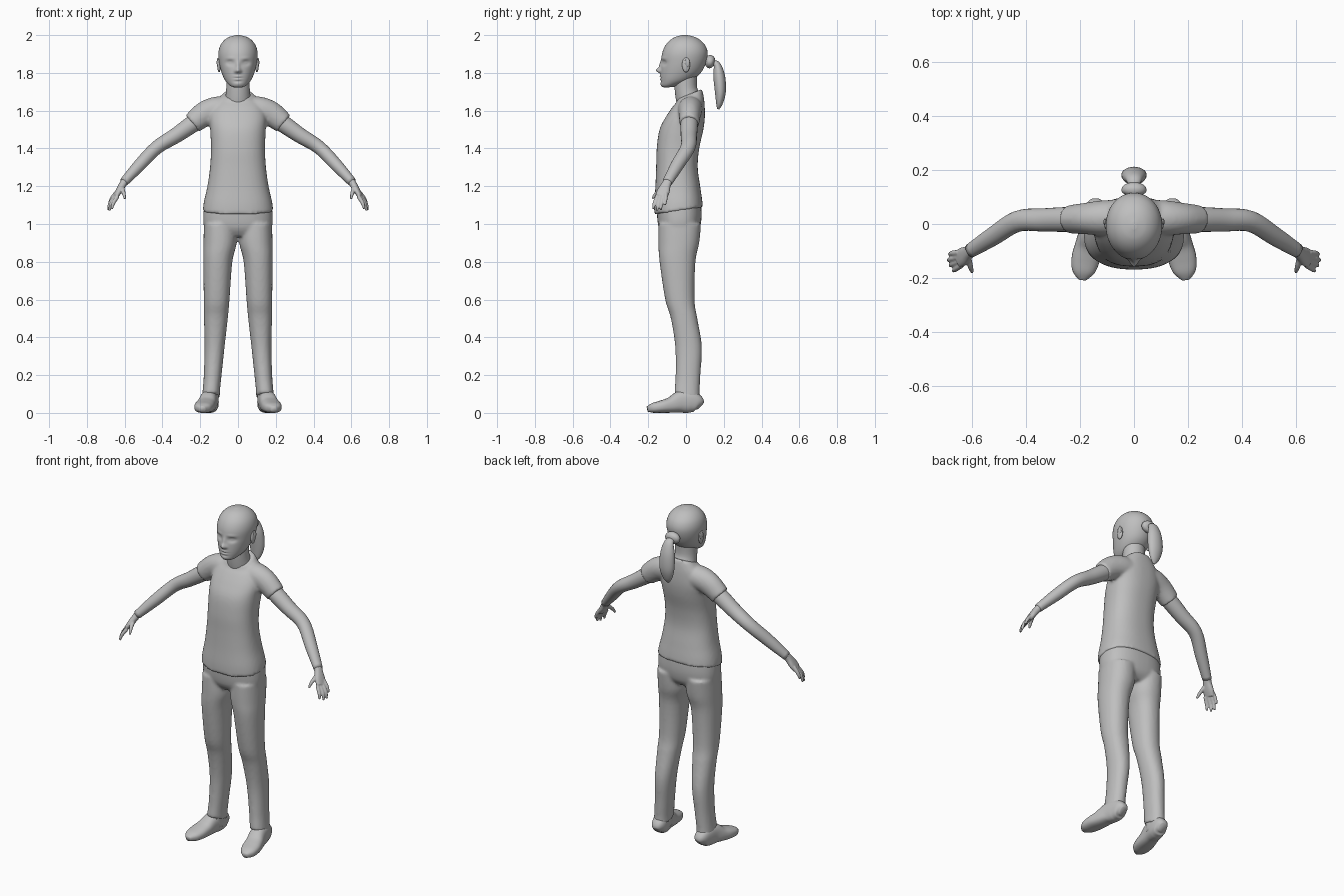
import bpy, bmesh, math
from mathutils import Vector

mat = bpy.data.materials.new("clay_grey")
mat.diffuse_color = (0.52, 0.52, 0.52, 1)


def spline(rows, steps):
    """Catmull-Rom interpolation of rows of numbers."""
    out = []
    for i in range(len(rows) - 1):
        p = [rows[max(i - 1, 0)], rows[i], rows[i + 1], rows[min(i + 2, len(rows) - 1)]]
        for s in range(steps):
            t = s / steps
            out.append([0.5 * (2 * b + (c - a) * t + (2 * a - 5 * b + 4 * c - d) * t * t
                               + (3 * b - a - 3 * c + d) * t ** 3) for a, b, c, d in zip(*p)])
    return out + [list(rows[-1])]


def loft(bm, rings, n, power, sx=1):
    """Skin a list of (centre, u, v) superellipse rings and cap both ends."""
    loops = []
    for c, u, v in rings:
        loop = []
        for k in range(n):
            a = 2 * math.pi * k / n
            ca, sa = math.cos(a), math.sin(a)
            q = (c + u * math.copysign(abs(ca) ** (2 / power), ca)
                 + v * math.copysign(abs(sa) ** (2 / power), sa))
            loop.append(bm.verts.new((q.x * sx, q.y, q.z)))
        loops.append(loop)
    for a, b in zip(loops, loops[1:]):
        for k in range(n):
            bm.faces.new((a[k], a[(k + 1) % n], b[(k + 1) % n], b[k]))
    bm.faces.new(loops[0])
    bm.faces.new(loops[-1])


def column(bm, rows, n=40, power=2.3, steps=5, sx=1):
    """Upright form: rows of z, centre x, half width, front y, back y, tilt."""
    rings = []
    for z, cx, hw, yf, yb, tilt in spline(rows, steps):
        d = (yb - yf) / 2
        rings.append((Vector((cx, (yf + yb) / 2, z)), Vector((hw, 0, 0)), Vector((0, d, tilt * d))))
    loft(bm, rings, n, power, sx)


def tube(bm, rows, wide, n=20, power=2, steps=5, sx=1):
    """Form along a path: rows of x, y, z, radius along wide, other radius."""
    pts = spline(rows, steps)
    rings = []
    for i, p in enumerate(pts):
        t = (Vector(pts[min(i + 1, len(pts) - 1)][:3]) - Vector(pts[max(i - 1, 0)][:3])).normalized()
        w = Vector(wide)
        u = (w - t * w.dot(t)).normalized()
        rings.append((Vector(p[:3]), u * p[3], t.cross(u) * p[4]))
    loft(bm, rings, n, power, sx)


def ellipsoid(bm, centre, scale):
    made = bmesh.ops.create_uvsphere(bm, u_segments=20, v_segments=12, radius=1)["verts"]
    for v in made:
        v.co = Vector([c + s * q for c, s, q in zip(centre, scale, v.co)])


def finish(name, bm, voxel=0, smooth=4):
    bmesh.ops.recalc_face_normals(bm, faces=bm.faces)
    for f in bm.faces:
        f.smooth = True
    me = bpy.data.meshes.new(name)
    bm.to_mesh(me)
    bm.free()
    me.materials.append(mat)
    ob = bpy.data.objects.new(name, me)
    bpy.context.collection.objects.link(ob)
    if voxel:  # fuse overlapping volumes into one soft skin
        r = ob.modifiers.new("fuse", 'REMESH')
        r.mode, r.voxel_size, r.use_smooth_shade = 'VOXEL', voxel, True
        s = ob.modifiers.new("soften", 'SMOOTH')
        s.factor, s.iterations = 0.5, smooth
    return ob


SIDES = (1, -1)

# shirt: torso with two short sleeves
bm = bmesh.new()
column(bm, [(1.07, 0, .187, -.168, .09, .15), (1.12, 0, .18, -.168, .085, .1),
            (1.2, 0, .162, -.162, .075, 0), (1.3, 0, .148, -.158, .062, 0),
            (1.4, 0, .143, -.155, .07, 0), (1.5, 0, .147, -.14, .092, 0),
            (1.57, 0, .15, -.105, .1, 0), (1.63, 0, .13, -.07, .098, .1),
            (1.665, 0, .1, -.048, .092, .25), (1.688, 0, .077, -.048, .085, .4)], 48, 2.4)
for s in SIDES:
    tube(bm, [(.06, .025, 1.61, .065, .065), (.12, .022, 1.605, .065, .068),
              (.18, .02, 1.58, .058, .066), (.242, .017, 1.532, .052, .056)], (0, 1, 0), 28, sx=s)
finish("shirt", bm, .009)

# trousers: hips with two legs
bm = bmesh.new()
column(bm, [(.935, 0, .14, -.115, .04, 0), (.97, 0, .175, -.14, .07, 0),
            (1.02, 0, .184, -.15, .082, .1), (1.09, 0, .18, -.155, .08, .15)], 48, 2.4)
for s in SIDES:
    column(bm, [(1.0, .095, .085, -.145, .08, 0), (.9, .095, .088, -.146, .07, 0),
                (.8, .107, .077, -.14, .05, 0), (.6, .113, .068, -.11, .045, 0),
                (.5, .117, .063, -.08, .06, 0), (.35, .124, .053, -.057, .084, 0),
                (.2, .134, .047, -.055, .076, 0), (.12, .141, .046, -.06, .072, -.15),
                (.085, .143, .048, -.062, .074, -.3)], 32, 2.2, sx=s)
finish("trousers", bm, .009)

# shoes
for s in SIDES:
    bm = bmesh.new()
    tube(bm, [(.14, .076, .035, .02, .025), (.142, .06, .048, .038, .046),
              (.147, .02, .06, .045, .06), (.156, -.03, .058, .046, .058),
              (.168, -.08, .042, .05, .042), (.179, -.13, .033, .052, .033),
              (.187, -.175, .026, .042, .026), (.19, -.205, .02, .016, .014)],
         (1, 0, 0), 28, 2.5, sx=s)
    column(bm, [(.04, .145, .04, -.05, .06, 0), (.16, .138, .04, -.045, .06, 0)], 24, sx=s)
    finish("left_shoe" if s > 0 else "right_shoe", bm)

# arms
for s in SIDES:
    bm = bmesh.new()
    tube(bm, [(.15, .02, 1.59, .045, .045), (.24, .017, 1.53, .046, .046),
              (.33, .015, 1.468, .043, .041), (.43, .01, 1.405, .039, .036),
              (.52, -.045, 1.313, .035, .033), (.604, -.098, 1.222, .027, .024)], (0, 1, 0), 24, sx=s)
    finish("left_arm" if s > 0 else "right_arm", bm)

# hands: palm, four fingers and a thumb
FINGERS = [((.648, -.106, 1.162), (.672, -.108, 1.13), (.683, -.112, 1.10)),
           ((.650, -.122, 1.150), (.678, -.130, 1.11), (.687, -.134, 1.073)),
           ((.645, -.138, 1.145), (.672, -.149, 1.105), (.680, -.154, 1.07)),
           ((.637, -.152, 1.147), (.660, -.167, 1.11), (.667, -.174, 1.08)),
           ((.612, -.125, 1.190), (.604, -.160, 1.16), (.598, -.178, 1.133))]
for s in SIDES:
    bm = bmesh.new()
    tube(bm, [(.598, -.093, 1.23, .024, .02), (.612, -.105, 1.207, .025, .019),
              (.632, -.12, 1.172, .034, .017), (.648, -.131, 1.145, .032, .013)],
         (-.25, -1, .2), 20, 2.4, sx=s)
    for base, mid, tip in FINGERS:
        tube(bm, [(*base, .011, .011), (*mid, .010, .010), (*tip, .006, .006)],
             (-.3, -1, .2), 10, steps=3, sx=s)
    finish("left_hand" if s > 0 else "right_hand", bm, .004, 2)

# neck
bm = bmesh.new()
column(bm, [(1.6, 0, .075, -.03, .08, .3), (1.66, 0, .068, -.05, .077, .3),
            (1.72, 0, .062, -.06, .058, .1), (1.8, 0, .062, -.065, .06, 0)], 32, 2)
finish("neck", bm)

# head with sculpted face
bm = bmesh.new()
column(bm, [(1.724, 0, .022, -.112, -.06, .1), (1.735, 0, .045, -.128, -.02, .1),
            (1.76, 0, .068, -.133, .03, 0), (1.8, 0, .086, -.134, .078, 0),
            (1.85, 0, .099, -.131, .105, 0), (1.9, 0, .104, -.127, .115, 0),
            (1.94, 0, .096, -.112, .105, 0), (1.97, 0, .076, -.088, .08, 0),
            (1.99, 0, .047, -.057, .047, 0), (2.0, 0, .01, -.02, .008, 0)], 96, 2.05, 9)
# bumps: x, z, x spread, z spread, forward amount
BUMPS = [(0, 1.813, .013, .013, .022), (0, 1.838, .010, .026, .010), (.013, 1.808, .008, .008, .006),
         (.042, 1.853, .019, .013, -.013), (.042, 1.853, .011, .006, .006),
         (.04, 1.877, .024, .008, .003), (0, 1.781, .018, .005, .006), (0, 1.774, .022, .0025, -.005),
         (0, 1.765, .016, .006, .006), (0, 1.742, .02, .012, .004), (0, 1.755, .02, .006, -.003)]
for v in bm.verts:
    if v.co.y < -.04:
        x, z = abs(v.co.x), v.co.z
        v.co.y -= sum(h * math.exp(-((x - a) / w) ** 2 - ((z - b) / t) ** 2) for a, b, w, t, h in BUMPS)
finish("head", bm)

# ears
bm = bmesh.new()
for s in SIDES:
    ellipsoid(bm, (s * .1, 0, 1.843), (.01, .021, .04))
    ellipsoid(bm, (s * .107, .007, 1.855), (.006, .013, .024))
finish("ears", bm)

# hair tie
bm = bmesh.new()
tube(bm, [(0, .104, 1.862, .022, .022), (0, .115, 1.861, .042, .032), (0, .128, 1.859, .046, .035),
          (0, .141, 1.857, .04, .03), (0, .15, 1.855, .022, .018)], (1, 0, 0), 24)
finish("hair_tie", bm)

# ponytail
bm = bmesh.new()
tube(bm, [(0, .14, 1.855, .02, .015), (0, .165, 1.84, .03, .02), (0, .176, 1.78, .044, .031),
          (0, .182, 1.70, .046, .029), (0, .177, 1.64, .03, .018), (0, .17, 1.608, .007, .006)],
     (1, 0, 0), 24)
finish("ponytail", bm)
